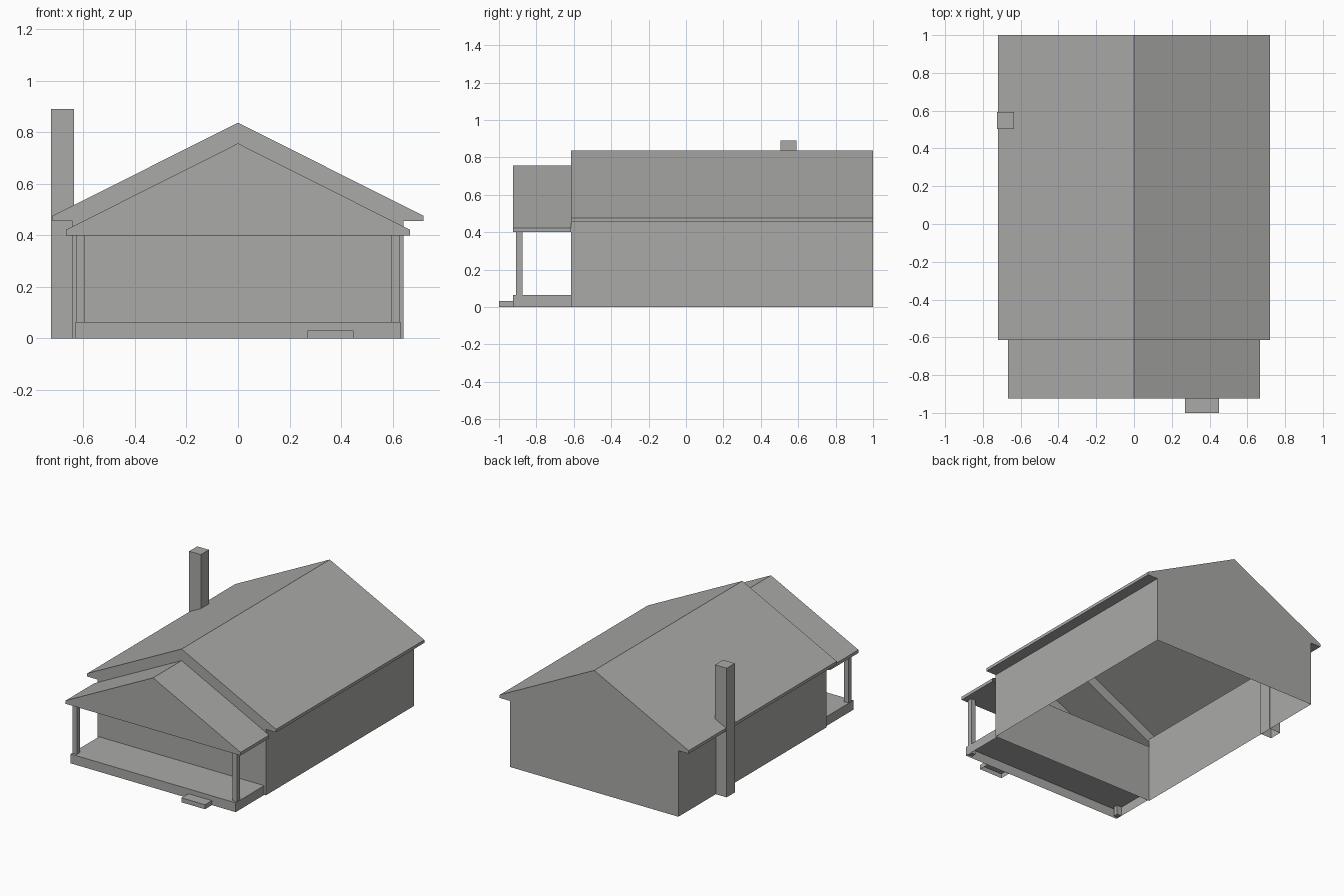
import bpy
import bmesh

cube = bpy.data.objects.get("Cube")
if cube:
    bpy.data.objects.remove(cube, do_unlink=True)

grey = bpy.data.materials.new("plain_grey")
grey.use_nodes = True
grey.diffuse_color = (0.4, 0.4, 0.39, 1)
grey.node_tree.nodes["Principled BSDF"].inputs["Base Color"].default_value = grey.diffuse_color


def prism(name, profile, y0, y1, fronts=None, bottom=True, back=True):
    """Extrude an x-z profile (anticlockwise from the front) along y.
    The first profile edge is the bottom; fronts replaces the front face."""
    bm = bmesh.new()
    f = [bm.verts.new((x, y0, z)) for x, z in profile]
    b = [bm.verts.new((x, y1, z)) for x, z in profile]
    n = len(profile)
    for i in range(0 if bottom else 1, n):
        j = (i + 1) % n
        bm.faces.new((f[i], b[i], b[j], f[j]))
    if back:
        bm.faces.new(b[::-1])
    if fronts is None:
        bm.faces.new(f)
    else:
        for outline in fronts:
            bm.faces.new([bm.verts.new((x, y0, z)) for x, z in outline])
    mesh = bpy.data.meshes.new(name)
    bm.to_mesh(mesh)
    bm.free()
    mesh.materials.append(grey)
    obj = bpy.data.objects.new(name, mesh)
    bpy.context.collection.objects.link(obj)
    return obj


def box(name, x0, x1, y0, y1, z0, z1, **open_sides):
    return prism(name, [(x0, z0), (x1, z0), (x1, z1), (x0, z1)], y0, y1, **open_sides)


def mirrored(half):
    """Complete a right-hand outline with its mirror image."""
    return half + [(-x, z) for x, z in reversed(half) if x > 0]


WALL, FRONT, PORCH = 0.642, -0.614, -0.925
BEAM, PORCH_TOP, PORCH_EAVE = 0.4, 0.757, 0.422
PORCH_HALF = 0.667

# House shell: gabled, hollow and open underneath
upper = [(WALL, 0.455), (0.72, 0.455), (0.72, 0.476), (0, 0.837)]
shell = mirrored([(WALL, 0)] + upper)
shell = shell[-1:] + shell[:-1]

# Front: lower wall plus the band above the porch roof, leaving the attic open
lean = PORCH_TOP - (PORCH_TOP - PORCH_EAVE) * WALL / PORCH_HALF
lower_wall = [(-WALL, 0), (WALL, 0), (WALL, BEAM), (-WALL, BEAM)]
band = mirrored([(WALL, lean)] + upper) + [(0, PORCH_TOP)]
prism("house_shell", shell, FRONT, 1, fronts=[lower_wall, band], bottom=False)

# Porch roof with flat ceiling, open towards the attic
roof = mirrored([(PORCH_HALF, BEAM), (PORCH_HALF, PORCH_EAVE), (0, PORCH_TOP)])
prism("porch_roof", roof[-1:] + roof[:-1], PORCH, FRONT, back=False)

# Porch floor, posts and step
box("porch_floor", -0.63, 0.63, PORCH, FRONT, 0, 0.064, bottom=False, back=False)
for name, x in (("left_post", 0.61), ("right_post", -0.61)):
    box(name, x - 0.017, x + 0.017, -0.908, -0.874, 0, BEAM)
box("front_step", 0.27, 0.449, -1, PORCH, 0, 0.031, bottom=False, back=False)

# Chimney against the right wall
box("chimney", -0.725, -0.636, 0.504, 0.592, 0, 0.89, bottom=False)
